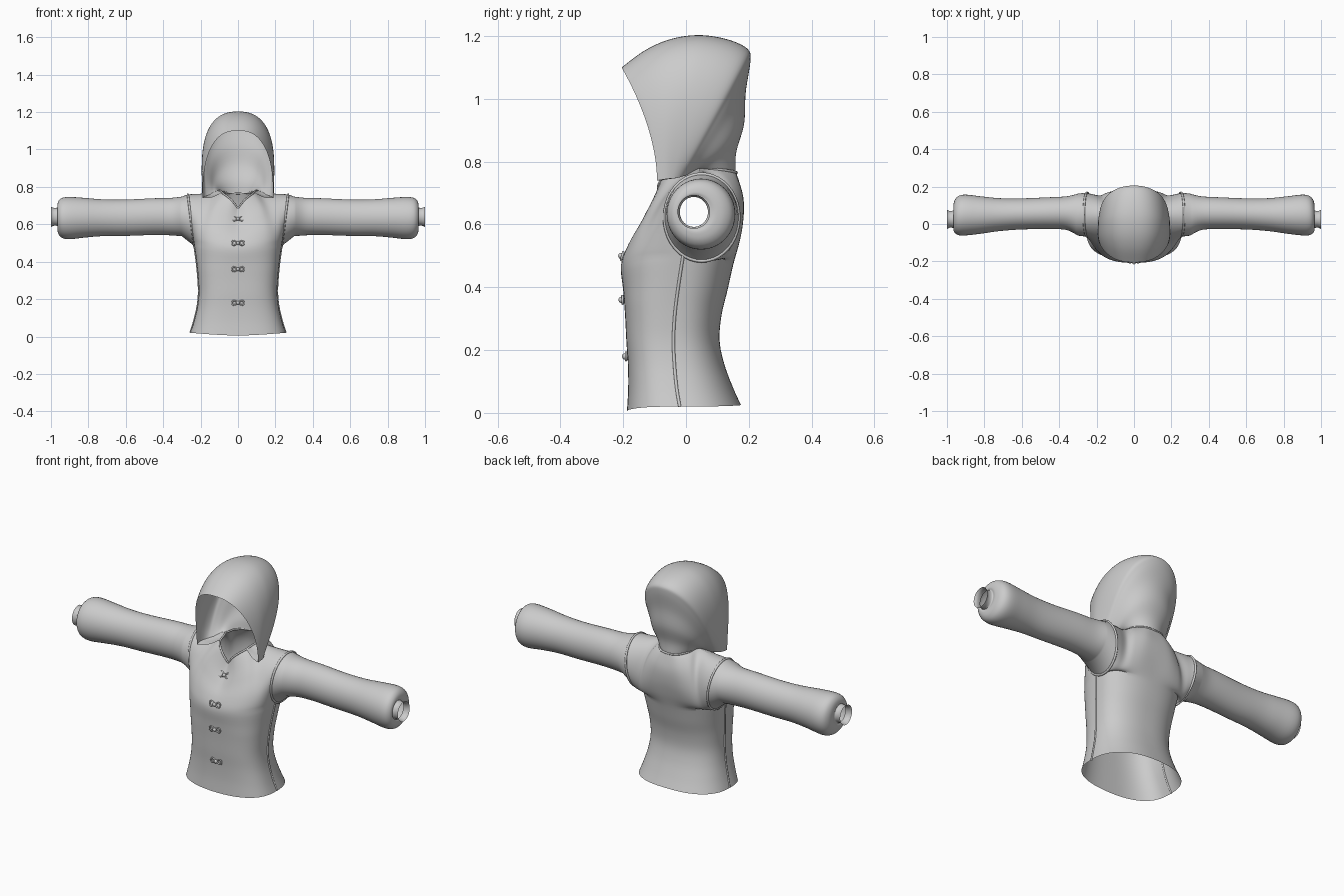
import bpy, bmesh, math
from mathutils import Vector

if "Cube" in bpy.data.objects:
    bpy.data.objects.remove(bpy.data.objects["Cube"])

cloth = bpy.data.materials.new("grey cloth")
cloth.diffuse_color = (0.6, 0.6, 0.6, 1)
cloth.use_nodes = True
cloth.node_tree.nodes["Principled BSDF"].inputs["Base Color"].default_value = cloth.diffuse_color


def spline(pts, s):
    """Smooth curve through evenly spaced points, s from 0 to 1."""
    p = [Vector(q) for q in pts]
    f = min(max(s, 0), 1) * (len(p) - 1)
    i = min(int(f), len(p) - 2)
    t = f - i
    a, b, c, d = p[max(i - 1, 0)], p[i], p[i + 1], p[min(i + 2, len(p) - 1)]
    m, n = (c - a) / 2, (d - b) / 2
    return (b * (2*t**3 - 3*t*t + 1) + m * (t**3 - 2*t*t + t)
            + c * (3*t*t - 2*t**3) + n * (t**3 - t*t))


def finish(ob, mirror=True):
    bpy.context.collection.objects.link(ob)
    ob.data.materials.append(cloth)
    if mirror:
        m = ob.modifiers.new("mirror", 'MIRROR')
        m.merge_threshold = 0.0005
    bpy.ops.object.select_all(action='DESELECT')
    ob.select_set(True)
    bpy.context.view_layer.objects.active = ob
    bpy.ops.object.convert(target='MESH')
    bpy.ops.object.shade_smooth_by_angle(angle=math.radians(50))


def surface(name, grids, mirror=True):
    """Mesh made of rows of points, welded where the grids meet."""
    bm = bmesh.new()
    for rows in grids:
        vs = [[bm.verts.new(p) for p in r] for r in rows]
        for r, q in zip(vs, vs[1:]):
            for j in range(len(r) - 1):
                bm.faces.new((r[j], r[j+1], q[j+1], q[j]))
    bmesh.ops.remove_doubles(bm, verts=bm.verts, dist=0.0005)
    bmesh.ops.recalc_face_normals(bm, faces=bm.faces)
    me = bpy.data.meshes.new(name)
    bm.to_mesh(me)
    bm.free()
    finish(bpy.data.objects.new(name, me), mirror)


def cord(name, paths, r, closed=False, mirror=True):
    cu = bpy.data.curves.new(name, 'CURVE')
    cu.dimensions = '3D'
    cu.bevel_depth = r
    cu.bevel_resolution = 2
    for pts in paths:
        sp = cu.splines.new('POLY')
        sp.points.add(len(pts) - 1)
        for q, p in zip(sp.points, pts):
            q.co = (*p, 1)
        sp.use_cyclic_u = closed
    finish(bpy.data.objects.new(name, cu), mirror)


# Torso guide lines: centre front, centre back, side seam, armhole
FRONT = [(0, -.188, .005), (0, -.184, .08), (0, -.185, .155), (0, -.19, .23),
         (0, -.194, .31), (0, -.2, .39), (0, -.207, .47), (0, -.185, .53),
         (0, -.145, .585), (0, -.11, .635), (0, -.085, .685)]
BACK = [(0, .175, .025), (0, .15, .08), (0, .122, .155), (0, .107, .23),
        (0, .113, .31), (0, .132, .39), (0, .15, .47), (0, .17, .545),
        (0, .183, .62), (0, .182, .69), (0, .16, .765)]
SIDE = [(.255, -.02, .02), (.236, -.03, .08), (.218, -.037, .155), (.21, -.04, .23),
        (.213, -.036, .31), (.222, -.025, .4), (.2362, -.009, .5025)]
SHOULDER = [(.103, .035, .78), (.18, .045, .765), (.268, .05, .76)]
V_NECK = [(0, -.085, .685), (.035, -.085, .73), (.08, -.045, .765)] + SHOULDER
BACK_NECK = [(0, .16, .765), (.05, .15, .768), (.09, .1, .775)] + SHOULDER


def armhole(deg):
    a = math.radians(deg)
    z = .622 + .138 * math.sin(a)
    return Vector((.234 + .034 * (z - .485) / .275, .05 + .118 * math.cos(a), z))


def panel(mid, top, end_deg, n_low, n_high, nu=24, nv=50):
    def base(u, v):
        c = spline(mid, v)
        if v <= .6:
            e = spline(SIDE, v / .6)
        else:
            e = armhole(-120 + (end_deg + 120) * (v - .6) / .4)
        k = 2 / (n_low + (n_high - n_low) * min(max((v - .45) / .35, 0), 1))
        t = u * math.pi / 2
        sx = math.sin(t) ** k if u else 0
        cy = max(math.cos(t), 0) ** k if u < 1 else 0
        return Vector((e.x * sx, e.y + (c.y - e.y) * cy, c.z + (e.z - c.z) * sx ** 1.5))
    rows = []
    for j in range(nv + 1):
        v = j / nv
        w = max((v - .55) / .45, 0) ** 2.2
        rows.append([base(i / nu, v) + (spline(top, i / nu) - base(i / nu, 1)) * w
                     for i in range(nu + 1)])
    return rows


front_panel = panel(FRONT, V_NECK, -270, 2.9, 2.1)
back_panel = panel(BACK, BACK_NECK, 90, 2.4, 2.7)
surface("jacket_body", [front_panel, back_panel])

# Sleeves: x, centre y, centre z, radius y, radius z, ending in a narrow open cuff
STATIONS = [(.30, .05, .642, .112, .106), (.36, .058, .641, .09, .1),
            (.45, .058, .641, .085, .098), (.6, .054, .635, .083, .097),
            (.72, .05, .635, .088, .098), (.82, .048, .635, .1, .106),
            (.9, .048, .633, .109, .113), (.94, .045, .634, .104, .107),
            (.96, .04, .636, .085, .088), (.966, .033, .638, .062, .063),
            (.963, .026, .64, .048, .05), (.985, .025, .64, .045, .048),
            (1.0, .025, .64, .052, .054)]
N = 40
rows = [[armhole(360 * i / N) for i in range(N + 1)]]
steps = 4 * (len(STATIONS) - 1)
for j in range(steps + 1):
    f = j / steps * (len(STATIONS) - 1)
    k = min(int(f), len(STATIONS) - 2)
    s = [spline([st[a:a+1] * 3 for st in STATIONS], j / steps)[0] for a in range(5)]
    rows.append([Vector((s[0], s[1] + s[3] * math.cos(2*math.pi*i/N),
                         s[2] + s[4] * math.sin(2*math.pi*i/N))) for i in range(N + 1)])
surface("sleeves", [rows])

# Piping on armholes, side seams and neckline
cord("armhole_piping", [[armhole(i * 9) for i in range(40)]], .006, closed=True)
cord("side_seam_piping", [[spline(SIDE, i / 20) for i in range(21)]], .005)
cord("neck_piping", [[spline(V_NECK, .6 * i / 14) for i in range(15)],
                     [spline(BACK_NECK, .6 * i / 14) for i in range(15)]], .005)

# Hood: arches fanning from the face opening over the crown to the nape
CROWN = [(0, -.205, 1.1), (0, -.13, 1.155), (0, -.05, 1.19), (0, .04, 1.203),
         (0, .13, 1.19), (0, .195, 1.16), (0, .205, 1.12), (0, .19, 1.02),
         (0, .185, .92), (0, .16, .83), (0, .158, .765)]
RIM = [(.188, -.092, .74), (.19, -.06, .745), (.18, -.03, .748),
       (.16, -.005, .755), (.13, .02, .765), (.103, .035, .78)]
hood = []
for j in range(49):
    v = j / 48
    m, b = spline(CROWN, v), spline(RIM, v)
    k = 2 / (2.5 - .45 * min(max((v - .3) / .3, 0), 1))
    arch = []
    for i in range(33):
        t = i / 32 * math.pi / 2
        s = math.sin(t) ** k if i else 0
        c = math.cos(t) ** k if i < 32 else 0
        cy = c ** (1 + .8 * max(1 - v * 3, 0))
        x = b.x * s + .03 * math.sin(math.pi * v) * math.sin(2 * t)
        arch.append(Vector((x, b.y + (m.y - b.y) * cy, b.z + (m.z - b.z) * c)))
    hood.append(arch)
surface("hood", [hood])

# Underside joining the hood rim to the neckline
NECK = [(.085, -.05, .772), (.09, -.025, .77), (.095, 0, .773), (.103, .035, .78)]
base = []
for j in range(17):
    a, b = spline(RIM, j / 16), spline(NECK, j / 16)
    base.append([a.lerp(b, i / 6) - Vector((0, 0, .012 * math.sin(math.pi * i / 6)
                 * (1 - j / 16))) for i in range(7)])
surface("hood_base", [base])

# Frog fastenings: looped cord with a knot in the middle
loops, knots = [], []
for z, y, slope in [(.63, -.118, .6), (.5, -.203, .3), (.36, -.202, -.05), (.18, -.191, 0)]:
    loops.append([Vector((.032 * math.cos(a), y + slope * .012 * math.sin(2 * a),
                          z + .012 * math.sin(2 * a)))
                  for a in [2 * math.pi * i / 32 for i in range(32)]])
    knots.append([[Vector((.010 * math.sin(p) * math.cos(q), y - .004 + .009 * math.sin(p)
                   * math.sin(q), z + .010 * math.cos(p)))
                   for q in [2 * math.pi * i / 12 for i in range(13)]]
                  for p in [math.pi * (.02 + .96 * i / 8) for i in range(9)]])
cord("fastening_loops", loops, .004, closed=True, mirror=False)
surface("fastening_knots", knots, mirror=False)
